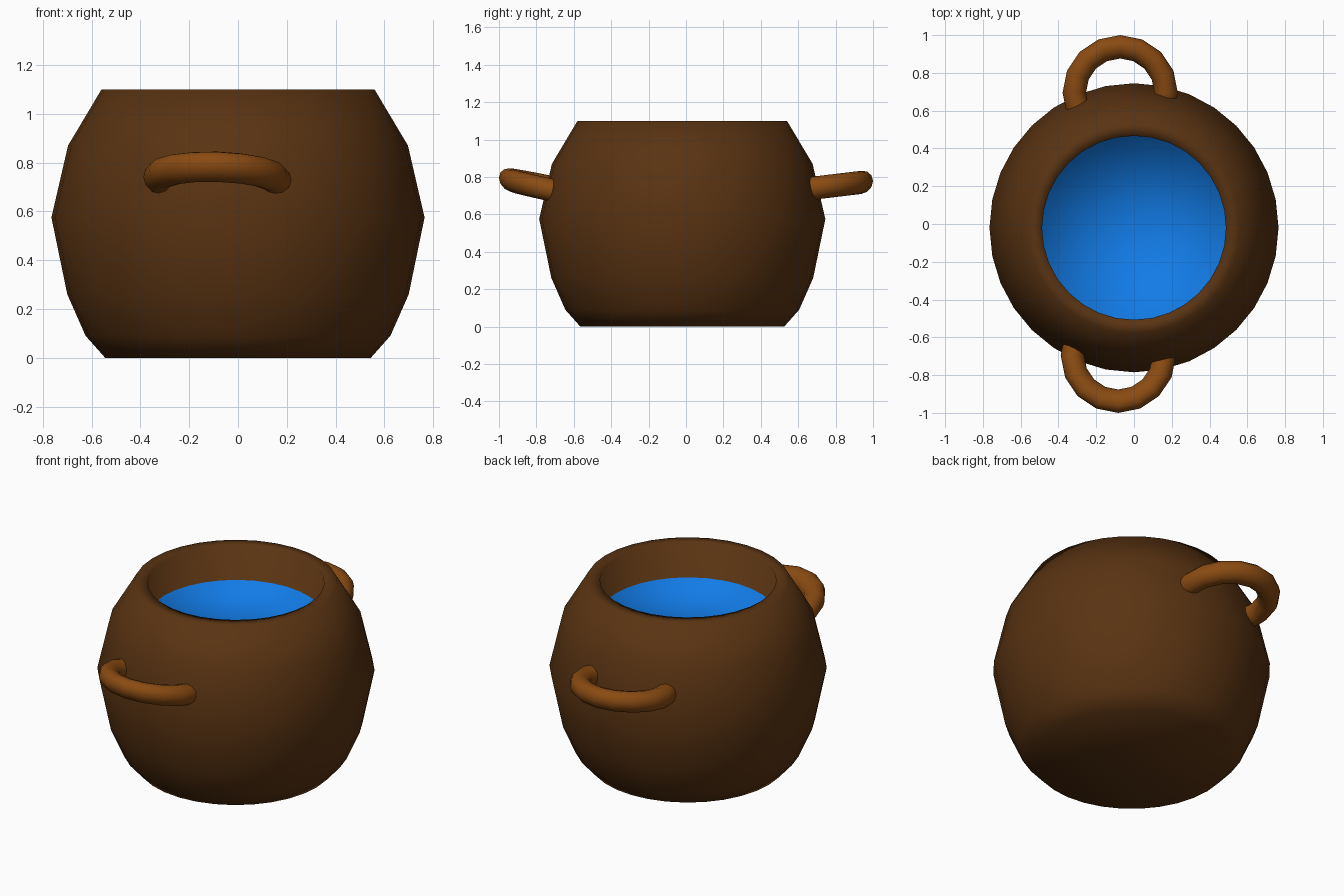
import bpy, bmesh, math
from mathutils import Vector

if "Cube" in bpy.data.objects:
    bpy.data.objects.remove(bpy.data.objects["Cube"])


def material(name, col):
    m = bpy.data.materials.new(name)
    m.diffuse_color = (*col, 1)
    m.use_nodes = True
    m.node_tree.nodes["Principled BSDF"].inputs["Base Color"].default_value = m.diffuse_color
    return m


brown = material("dark brown", (0.100, 0.033, 0.006))
orange = material("orange brown", (0.255, 0.070, 0.006))
blue = material("water blue", (0.006, 0.20, 0.80))


def finish(name, bm, mats):
    bmesh.ops.recalc_face_normals(bm, faces=bm.faces)
    for f in bm.faces:
        f.smooth = True
    me = bpy.data.meshes.new(name)
    bm.to_mesh(me)
    bm.free()
    for m in mats:
        me.materials.append(m)
    ob = bpy.data.objects.new(name, me)
    bpy.context.collection.objects.link(ob)
    return ob


def skin(bm, rings):
    """Join neighbouring vertex rings with quads."""
    for a, b in zip(rings, rings[1:]):
        n = len(a)
        for i in range(n):
            j = (i + 1) % n
            bm.faces.new((a[i], a[j], b[j], b[i]))


# Pot: outer profile, flat rim, inner wall, water surface
CY, SIDES = -0.02, 32
profile = [(0.545, 0), (0.625, 0.09), (0.70, 0.26), (0.765, 0.575),
           (0.697, 0.87), (0.56, 1.10), (0.487, 1.10), (0.487, 0.89)]
bm = bmesh.new()
rings = []
for r, z in profile:
    rings.append([bm.verts.new((r * math.cos(2 * math.pi * i / SIDES),
                                CY + r * math.sin(2 * math.pi * i / SIDES), z))
                  for i in range(SIDES)])
skin(bm, rings)
bm.faces.new(rings[0][::-1])
centre = bm.verts.new((0, CY, 0.89))
last = rings[-1]
for i in range(SIDES):
    f = bm.faces.new((last[i], last[(i + 1) % SIDES], centre))
    f.material_index = 1
finish("pot_with_water", bm, [brown, blue])


# Handles: round tube swept along an arc whose ends sink into the pot
def handle(name, cx, side, slope, z0, roll):
    R, t, n = 0.243, 0.062, 12
    bm = bmesh.new()
    rings = []
    for k in range(-1, 11):
        a = math.radians(22.5 * k)
        ring = []
        for i in range(n):
            b = 2 * math.pi * i / n
            d = R + t * math.cos(b)
            x, y = d * math.cos(a), d * math.sin(a)
            z = z0 + t * math.sin(b) + slope * y + roll * x
            ring.append(bm.verts.new(Vector((cx + x, side * (0.695 + y), z))))
        rings.append(ring)
    skin(bm, rings)
    bm.faces.new(rings[0])
    bm.faces.new(rings[-1])
    finish(name, bm, [orange])


handle("front_handle", -0.083, -1, 0.21, 0.732, -0.03)
handle("back_handle", -0.073, 1, 0.12, 0.742, 0)
